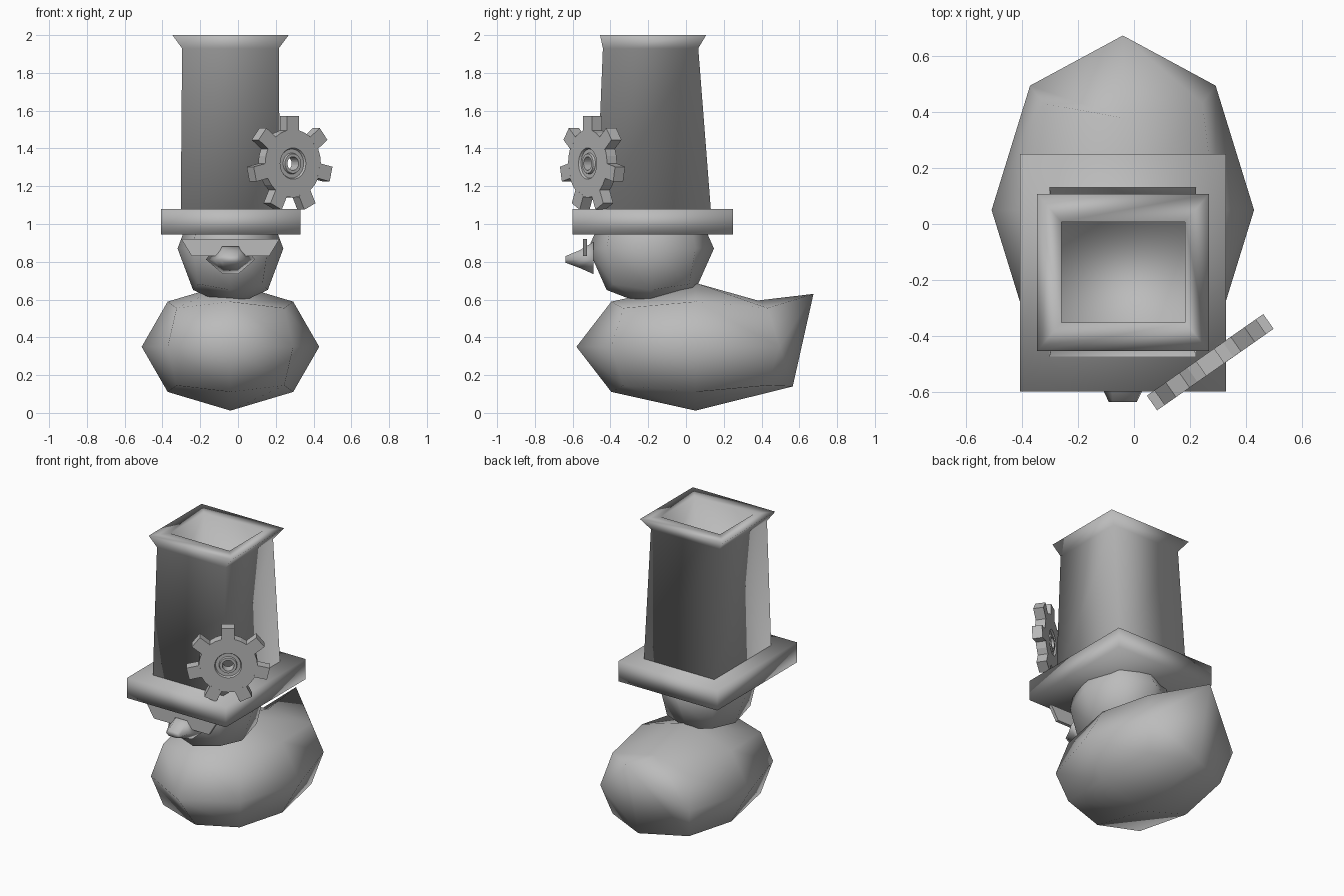
import bpy, bmesh, math
from mathutils import Vector, Matrix

if "Cube" in bpy.data.objects:
    bpy.data.objects.remove(bpy.data.objects["Cube"])

grey = bpy.data.materials.new("warm_grey")
grey.diffuse_color = (0.5, 0.5, 0.5, 1)
grey.use_nodes = True
grey.node_tree.nodes["Principled BSDF"].inputs["Base Color"].default_value = grey.diffuse_color
CX = -0.04  # symmetry line of the bird


def finish(bm, name, smooth):
    bmesh.ops.recalc_face_normals(bm, faces=bm.faces)
    for f in bm.faces:
        f.smooth = smooth
    me = bpy.data.meshes.new(name)
    bm.to_mesh(me)
    bm.free()
    me.materials.append(grey)
    ob = bpy.data.objects.new(name, me)
    bpy.context.collection.objects.link(ob)
    return ob


def cube_ball(centre, radii):
    """Cube split once and rounded into a coarse ball; corners sit slightly proud."""
    bm = bmesh.new()
    bmesh.ops.create_cube(bm, size=2)
    bmesh.ops.subdivide_edges(bm, edges=bm.edges[:], cuts=1, use_grid_fill=True)
    for v in bm.verts:
        n = v.co.normalized()
        if v.co.length > 1.6:
            n *= 1.05
        v.co = Vector(centre) + Vector(n[i] * radii[i] for i in range(3))
    return bm


def loft(rings, name, smooth, caps=(True, True)):
    """Skin a list of equal-length closed rings."""
    bm = bmesh.new()
    rows = [[bm.verts.new(p) for p in r] for r in rings]
    n = len(rows[0])
    for a, b in zip(rows, rows[1:]):
        for i in range(n):
            bm.faces.new((a[i], a[(i + 1) % n], b[(i + 1) % n], b[i]))
    if caps[0]:
        bm.faces.new(rows[0])
    if caps[1]:
        bm.faces.new(rows[-1])
    return finish(bm, name, smooth)


def rect(x0, x1, y0, y1, z):
    return [(x0, y0, z), (x1, y0, z), (x1, y1, z), (x0, y1, z)]


# body: coarse ball with the back pulled up into a tail
bm = cube_ball((CX, 0.05, 0.35), (0.47, 0.63, 0.338))
for v in bm.verts:
    if abs(v.co.x - CX) < 0.01 and v.co.y > 0.3:
        if v.co.z > 0.5:
            v.co.y, v.co.z = 0.38, 0.595
        elif v.co.z > 0.2:
            v.co.y, v.co.z = 0.675, 0.63
        else:
            v.co.y, v.co.z = 0.565, 0.14
finish(bm, "body", True)

# head
finish(cube_ball((CX, -0.185, 0.87), (0.28, 0.333, 0.31)), "head", True)

# hat: brim slab, tapering crown with flared lip and hollow top
loft([rect(-0.408, 0.33, -0.6, 0.25, 0.945),
      rect(-0.408, 0.33, -0.6, 0.25, 1.08)], "hat_brim", True)
loft([rect(-0.303, 0.222, -0.475, 0.132, 1.07),
      rect(-0.296, 0.216, -0.44, 0.065, 1.93),
      rect(-0.347, 0.268, -0.455, 0.107, 2.0),
      rect(-0.26, 0.183, -0.352, 0.008, 2.0),
      rect(-0.26, 0.183, -0.352, 0.008, 1.6)], "hat_crown", True)

# glasses: two tapered lenses joined by a bridge
half = [(0, 0.92), (0.26, 0.92), (0.205, 0.83), (0.07, 0.83), (0.045, 0.88), (0, 0.88)]
outline = half + [(-x, z) for x, z in half[-2:0:-1]]
loft([[(CX + x, y, z) for x, z in outline] for y in (-0.546, -0.524)],
     "glasses", False)

# beak: hexagonal sections narrowing forwards
sections = [(-0.49, 0.055, 0.905, 0.13, 0.04, 0.735),
            (-0.565, 0.042, 0.86, 0.085, 0.036, 0.768),
            (-0.638, 0.036, 0.83, 0.05, 0.03, 0.795)]
loft([[(CX - a, y, top), (CX + a, y, top), (CX + w, y, 0.812),
       (CX + b, y, low), (CX - b, y, low), (CX - w, y, 0.812)]
      for y, a, top, w, b, low in sections], "beak", True)

# gear: turned disc with grooved hub and through hole, seven square teeth
place = (Matrix.Translation((0.273, -0.495, 1.32))
         @ Matrix.Rotation(math.radians(35), 4, 'Z')
         @ Matrix.Rotation(math.radians(90), 4, 'X'))
side = [(0.18, 0.032), (0.083, 0.032), (0.077, 0.02), (0.056, 0.02),
        (0.052, 0.032), (0.036, 0.032)]
profile = side + [(r, -h) for r, h in reversed(side)]
profile.append(profile[0])
SEG = 28
disc = loft([[(r * math.cos(2 * math.pi * i / SEG), r * math.sin(2 * math.pi * i / SEG), h)
              for i in range(SEG)] for r, h in profile], "gear_disc", False, (False, False))
disc.matrix_world = place

bm = bmesh.new()
for k in range(7):
    m = (Matrix.Rotation(math.pi / 2 + k * 2 * math.pi / 7, 4, 'Z')
         @ Matrix.Translation((0.211, 0, 0)) @ Matrix.Diagonal((0.082, 0.08, 0.0645, 1)))
    bmesh.ops.create_cube(bm, size=1, matrix=m)
teeth = finish(bm, "gear_teeth", False)
teeth.matrix_world = place
